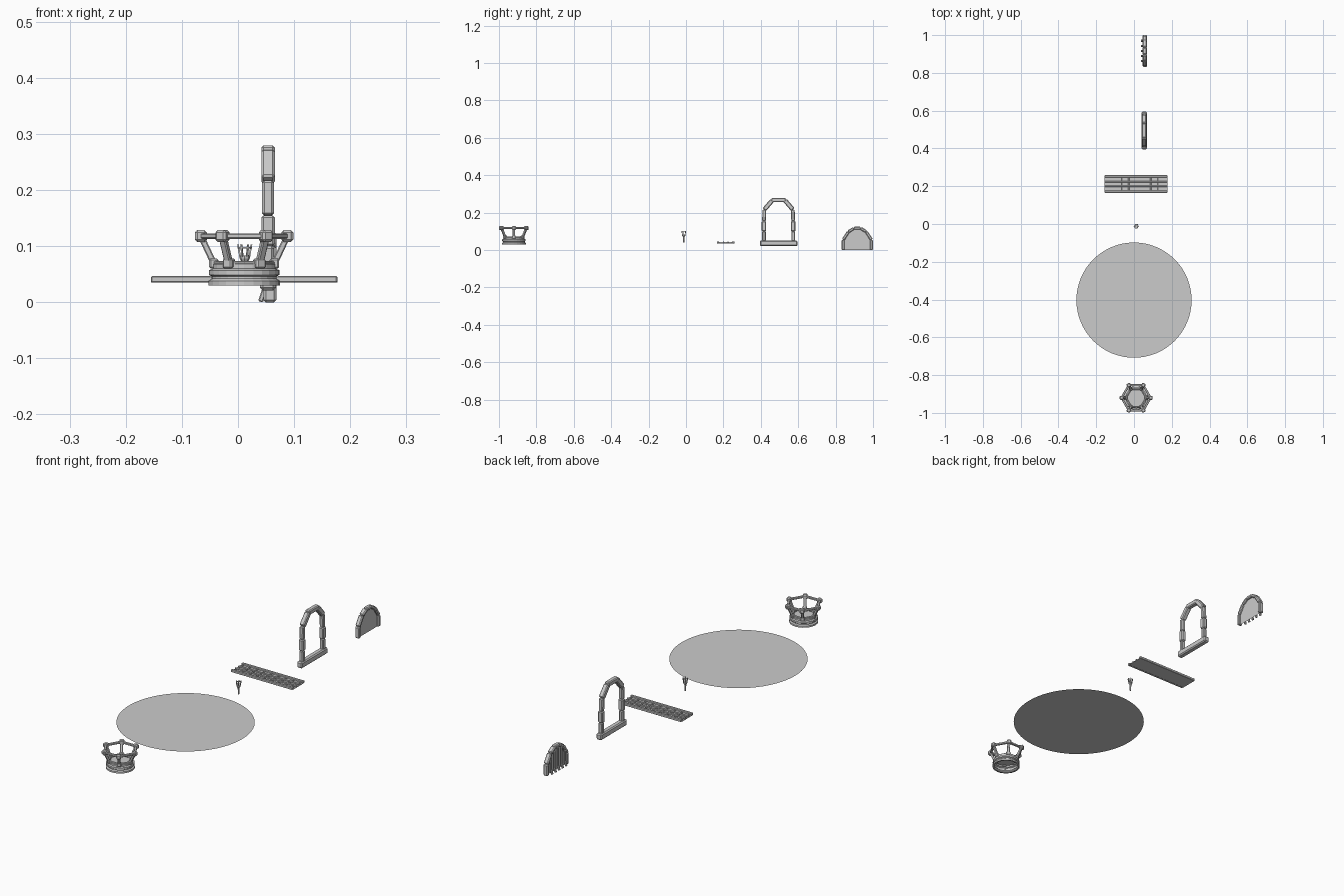
import bpy, bmesh, math
from mathutils import Vector, Matrix

if "Cube" in bpy.data.objects:
    bpy.data.objects.remove(bpy.data.objects["Cube"])


def finish(name, bm):
    me = bpy.data.meshes.new(name)
    bm.to_mesh(me)
    bm.free()
    ob = bpy.data.objects.new(name, me)
    bpy.context.collection.objects.link(ob)
    return ob


def block(bm, matrix, size, bevel=0.003):
    """Chamfered box added to bm."""
    tmp = bmesh.new()
    bmesh.ops.create_cube(tmp, size=1, matrix=Matrix.Diagonal((*size, 1)))
    if bevel:
        bmesh.ops.bevel(tmp, geom=tmp.edges[:], offset=bevel, segments=1, affect='EDGES')
    tmp.transform(matrix)
    me = bpy.data.meshes.new("tmp")
    tmp.to_mesh(me)
    tmp.free()
    bm.from_mesh(me)
    bpy.data.meshes.remove(me)


def beam(bm, p, q, w, d, side, bevel=0.003):
    """Chamfered bar from p to q, depth d along 'side', width w across."""
    p, q, side = Vector(p), Vector(q), Vector(side)
    z = (q - p).normalized()
    y = z.cross(side).normalized()
    x = y.cross(z)
    m = Matrix((x, y, z)).transposed().to_4x4()
    m.translation = (p + q) / 2
    block(bm, m, (d, w, (q - p).length), bevel)


def lathe(bm, profile, sides, cx, cy):
    rings = []
    for r, z in profile:
        rings.append([bm.verts.new((cx + r * math.cos(2 * math.pi * i / sides),
                                    cy + r * math.sin(2 * math.pi * i / sides), z))
                      for i in range(sides)])
    for a, b in zip(rings, rings[1:]):
        for i in range(sides):
            j = (i + 1) % sides
            bm.faces.new((a[i], a[j], b[j], b[i]))
    return rings


# Round pool surface: a single thin sheet
bm = bmesh.new()
bmesh.ops.create_circle(bm, cap_ends=True, segments=64, radius=0.305,
                        matrix=Matrix.Translation((0, -0.403, 0.049)))
finish("round_sheet", bm)

# Brazier base: stepped rings, open underneath, with a floor inside
CX, CY = 0.011, -0.92
bm = bmesh.new()
rings = lathe(bm, [(0.056, 0.03), (0.064, 0.03), (0.064, 0.038), (0.058, 0.042),
                   (0.058, 0.046), (0.063, 0.049), (0.063, 0.057), (0.056, 0.060),
                   (0.056, 0.068), (0.050, 0.070), (0.050, 0.064)], 24, CX, CY)
bm.faces.new(rings[-1])
finish("brazier_base", bm)

# Brazier cage: six leaning posts, joints and two hoops of bars
bm = bmesh.new()


def polar(r, k, z):
    a = math.radians(60 * k)
    return Vector((CX + r * math.cos(a), CY + r * math.sin(a), z))


for k in range(6):
    out = (polar(1, k, 0) - polar(0, k, 0)).normalized()
    low, high = polar(0.054, k, 0.069), polar(0.077, k, 0.118)
    beam(bm, low, high, 0.013, 0.011, out, 0.002)
    rot = Matrix.Rotation(math.radians(60 * k), 4, 'Z')
    block(bm, Matrix.Translation(low) @ rot, (0.017, 0.019, 0.018))
    block(bm, Matrix.Translation(high) @ rot, (0.021, 0.021, 0.021), 0.004)
    beam(bm, high, polar(0.077, k + 1, 0.118), 0.011, 0.010, (0, 0, 1), 0.002)
    beam(bm, low, polar(0.054, k + 1, 0.069), 0.009, 0.010, (0, 0, 1), 0.002)
finish("brazier_cage", bm)

# Small torch: tapered handle, cup and prongs
bm = bmesh.new()
TX, TY = 0.012, -0.012
rings = lathe(bm, [(0.003, 0.040), (0.0045, 0.070), (0.009, 0.078), (0.009, 0.083),
                   (0.006, 0.083)], 8, TX, TY)
bm.faces.new(rings[0][::-1])
bm.faces.new(rings[-1])
for k in range(6):
    a = math.radians(60 * k)
    d = Vector((math.cos(a), math.sin(a), 0))
    n = Vector((math.cos(a + math.pi / 3), math.sin(a + math.pi / 3), 0))
    c = Vector((TX, TY, 0))
    up = Vector((0, 0, 1))
    beam(bm, c + d * 0.008 + up * 0.08, c + d * 0.012 + up * 0.103, 0.003, 0.003, d, 0)
    beam(bm, c + d * 0.0115 + up * 0.097, c + n * 0.0115 + up * 0.097, 0.003, 0.003, up, 0)
finish("torch", bm)

# Flat grating: long rails, a thin bed and cross bars
bm = bmesh.new()
GX, GY, GL = 0.011, 0.212, 0.332
for y, w, z, h in [(-0.041, 0.012, 0.041, 0.012), (-0.012, 0.007, 0.041, 0.008),
                   (0.012, 0.007, 0.041, 0.008), (0.041, 0.012, 0.041, 0.012)]:
    block(bm, Matrix.Translation((GX, GY + y, z)), (GL, w, h), 0.002)
block(bm, Matrix.Translation((GX, GY, 0.037)), (GL, 0.08, 0.003), 0)
for i in range(9):
    x = GX + (i - 4) * 0.039
    block(bm, Matrix.Translation((x, GY, 0.040)), (0.006, 0.072, 0.007), 0.001)
finish("grating", bm)

# Arched window frame: separate chamfered stones over a sill
bm = bmesh.new()
WX, WY = 0.0535, 0.495
for s in (-1, 1):
    path = [(0.078, 0.046), (0.078, 0.100), (0.078, 0.155), (0.076, 0.217),
            (0.034, 0.266)]
    for i, ((y0, z0), (y1, z1)) in enumerate(zip(path, path[1:])):
        w = 0.024 if i % 2 else 0.020
        d = 0.024 if i % 2 else 0.021
        beam(bm, (WX, WY + s * y0, z0), (WX, WY + s * y1, z1), w, d, (1, 0, 0), 0.004)
beam(bm, (WX, WY - 0.038, 0.268), (WX, WY + 0.038, 0.268), 0.023, 0.024, (1, 0, 0), 0.004)
finish("window_frame", bm)
bm = bmesh.new()
block(bm, Matrix.Translation((WX, WY, 0.036)), (0.028, 0.2, 0.030), 0.005)
finish("window_sill", bm)

# Low arched alcove: stone rim and recessed panel
AY = 0.916
half = [(0.076, 0.0), (0.076, 0.055), (0.048, 0.098), (0.018, 0.117)]
bm = bmesh.new()
path = [(AY - y, z) for y, z in half] + [(AY + y, z) for y, z in reversed(half)]
for (y0, z0), (y1, z1) in zip(path, path[1:]):
    beam(bm, (0.057, y0, z0), (0.057, y1, z1), 0.016, 0.023, (1, 0, 0), 0.004)
finish("alcove_rim", bm)
bm = bmesh.new()
bm.faces.new([bm.verts.new((0.058, y, z)) for y, z in path])
finish("alcove_panel", bm)

# Alcove bars: uprights on the back with feet that kick outward
bm = bmesh.new()
for i in range(-2, 3):
    y = AY + i * 0.027
    top = 0.112 - 0.009 * i * i
    beam(bm, (0.047, y, 0.012), (0.047, y, top), 0.009, 0.008, (1, 0, 0), 0.002)
    beam(bm, (0.047, y, 0.022), (0.040, y, 0.001), 0.011, 0.009, (1, 0, 0), 0.002)
finish("alcove_bars", bm)
